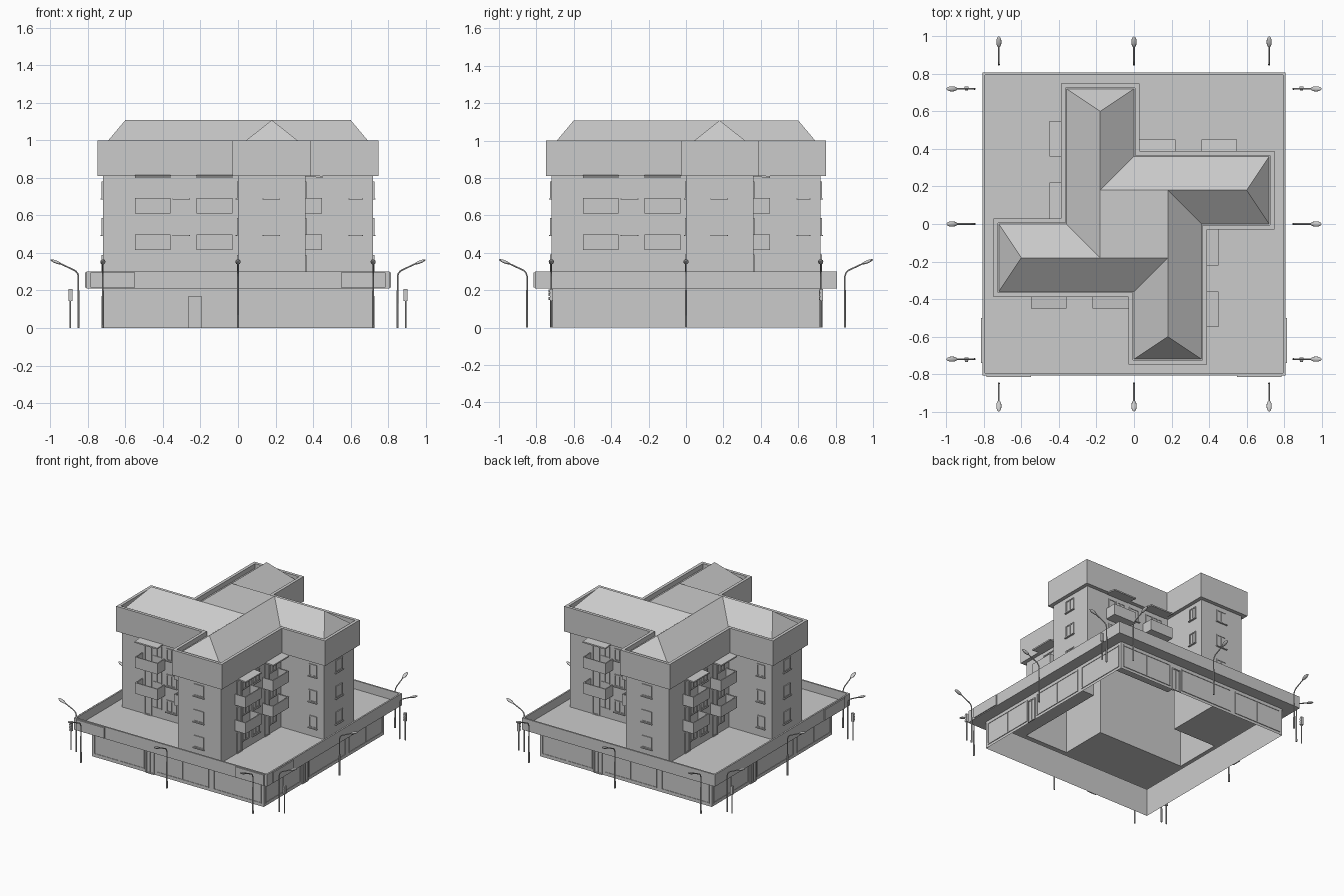
import bpy, bmesh, math
from mathutils import Vector, Matrix

if "Cube" in bpy.data.objects:
    bpy.data.objects.remove(bpy.data.objects["Cube"])


def finish(bm, name, turns=1, smooth=False):
    """Make an object, optionally with copies turned by 90 degrees about z."""
    src = bm.copy()
    for k in range(1, turns):
        part = src.copy()
        part.transform(Matrix.Rotation(k * math.pi / 2, 4, 'Z'))
        tmp = bpy.data.meshes.new("tmp")
        part.to_mesh(tmp)
        bm.from_mesh(tmp)
        bpy.data.meshes.remove(tmp)
        part.free()
    src.free()
    if turns > 1:
        bmesh.ops.remove_doubles(bm, verts=bm.verts, dist=1e-5)
    bmesh.ops.recalc_face_normals(bm, faces=bm.faces)
    me = bpy.data.meshes.new(name)
    bm.to_mesh(me)
    bm.free()
    ob = bpy.data.objects.new(name, me)
    bpy.context.collection.objects.link(ob)
    if smooth:
        for p in me.polygons:
            p.use_smooth = True
    return ob


def box(bm, x0, x1, y0, y1, z0, z1):
    m = Matrix.Translation(((x0 + x1) / 2, (y0 + y1) / 2, (z0 + z1) / 2))
    m = m @ Matrix.Diagonal((x1 - x0, y1 - y0, z1 - z0, 1))
    return bmesh.ops.create_cube(bm, size=1, matrix=m)['verts']


def tube(bm, p, q, r1, r2, seg=8):
    p, q = Vector(p), Vector(q)
    d = q - p
    m = Matrix.Translation((p + q) / 2) @ d.to_track_quat('Z', 'Y').to_matrix().to_4x4()
    bmesh.ops.create_cone(bm, cap_ends=True, segments=seg, radius1=r1, radius2=r2,
                          depth=d.length, matrix=m)


def poly(bm, pts):
    bm.faces.new([bm.verts.new(p) for p in pts])


def loft(bm, outline, steps):
    """Skin rings outline(offset) at heights z."""
    rings = [[bm.verts.new((x, y, z)) for x, y in outline(d)] for d, z in steps]
    for a, b in zip(rings, rings[1:]):
        n = len(a)
        for i in range(n):
            bm.faces.new((a[i], a[(i + 1) % n], b[(i + 1) % n], b[i]))


def square(d):
    s = 0.72 + d
    return [(-s, -s), (s, -s), (s, s), (-s, s)]


def pinwheel(d):
    pts = [(-0.36 - d, 0.72 + d), (d, 0.72 + d), (d, 0.36 + d)]
    out = []
    for _ in range(4):
        out += pts
        pts = [(y, -x) for x, y in pts]
    return out


def frame(bm, x0, x1, y, z0, z1, t=0.008, out=0.006, bars=1):
    """Window or door facing -y on a wall at y."""
    box(bm, x0, x0 + t, y - out, y, z0, z1)
    box(bm, x1 - t, x1, y - out, y, z0, z1)
    box(bm, x0 + t, x1 - t, y - out, y, z1 - t, z1)
    box(bm, x0 + t, x1 - t, y - out, y, z0, z0 + t)
    for i in range(bars):
        c = x0 + (x1 - x0) * (i + 1) / (bars + 1)
        box(bm, c - t / 3, c + t / 3, y - out * 0.8, y, z0 + t, z1 - t)
    box(bm, x0 + t, x1 - t, y - out * 0.3, y, z0 + t, z1 - t)


FLOOR, EAVE, RIDGE = 0.235, 0.965, 1.108

# Podium walls, overhanging band and its rim
bm = bmesh.new()
loft(bm, square, [(0, 0), (0, 0.21), (0.087, 0.21), (0.087, 0.30), (0.075, 0.30), (0.075, FLOOR)])
finish(bm, "podium_walls_and_band")

# Terrace floor around the tower, one quarter turned four times
bm = bmesh.new()
s = 0.795
poly(bm, [(x, y, FLOOR) for x, y in
          [(-s, s), (s, s), (0.72, 0.36), (0, 0.36), (0, 0.72), (-0.36, 0.72)]])
finish(bm, "terrace_floor", 4)

# Tower walls with the projecting parapet
bm = bmesh.new()
loft(bm, pinwheel, [(0, FLOOR), (0, 0.81), (0.028, 0.81), (0.028, 1.0), (0.005, 1.0), (0.005, EAVE), (0, EAVE)])
finish(bm, "tower_walls_and_parapet")

# Hipped roof: one wing turned four times, then the flat middle
bm = bmesh.new()
poly(bm, [(0, 0.72, EAVE), (0, 0.36, EAVE), (-0.18, 0.18, RIDGE), (-0.18, 0.6, RIDGE)])
poly(bm, [(-0.36, 0.72, EAVE), (-0.18, 0.6, RIDGE), (-0.18, -0.18, RIDGE), (-0.36, 0, EAVE)])
poly(bm, [(-0.36, 0.72, EAVE), (0, 0.72, EAVE), (-0.18, 0.6, RIDGE)])
finish(bm, "hipped_roof", 4)
bm = bmesh.new()
poly(bm, [(x, y, RIDGE) for x, y in square(-0.54)])
finish(bm, "roof_middle")

# Tower windows, balcony doors and sills
bm = bmesh.new()
for z in (0.30, 0.495, 0.69):
    for x0, x1, y in ((0.135, 0.22, -0.72), (0.595, 0.66, 0), (-0.345, -0.26, -0.36)):
        frame(bm, x0, x1, y, z, z + 0.09)
        box(bm, x0 - 0.005, x1 + 0.005, y - 0.012, y, z - 0.006, z)
    for x0 in (-0.53, -0.2):
        d = z - 0.065
        frame(bm, x0, x0 + 0.06, -0.36, d, z + 0.09, bars=0)
        frame(bm, x0 + 0.065, x0 + 0.145, -0.36, z, z + 0.09)
finish(bm, "tower_windows", 4)

# Balconies and the sloping canopies above them
bm = bmesh.new()
cn = bmesh.new()
for x0, x1 in ((-0.55, -0.36), (-0.222, -0.03)):
    for z in (0.415, 0.61):
        box(bm, x0, x1, -0.448, -0.36, z, z + 0.01)
        box(bm, x0, x1, -0.448, -0.44, z + 0.01, z + 0.083)
        box(bm, x0, x0 + 0.008, -0.44, -0.36, z + 0.01, z + 0.083)
        box(bm, x1 - 0.008, x1, -0.44, -0.36, z + 0.01, z + 0.083)
    for v in box(cn, x0, x1, -0.45, -0.36, 0.80, 0.81):
        if v.co.y > -0.4:
            v.co.z += 0.008
finish(bm, "balconies", 4)
finish(cn, "balcony_canopies", 4)

# Shop windows and doors along the podium
bm = bmesh.new()
for x0, x1, bars in ((-0.70, -0.28, 1), (-0.18, 0.26, 1), (0.30, 0.70, 1)):
    frame(bm, x0, x1, -0.72, 0.02, 0.19, out=0.005, bars=bars)
frame(bm, -0.265, -0.195, -0.72, 0.0, 0.17, out=0.008)
finish(bm, "shop_fronts", 4)

# Blank boards on the band
bm = bmesh.new()
for sx in (-1, 1):
    a, b = sorted((sx * 0.55, sx * 0.785))
    box(bm, a, b, -0.815, -0.805, 0.215, 0.295)
    a, b = sorted((sx * 0.805, sx * 0.815))
    box(bm, a, b, -0.74, -0.50, 0.215, 0.295)
finish(bm, "band_boards")

# Street lamps, three per side
bm = bmesh.new()
path = [(-0.85, 0.20), (-0.85, 0.275), (-0.855, 0.292), (-0.868, 0.306), (-0.945, 0.342)]
for x in (-0.72, 0, 0.72):
    tube(bm, (x, -0.85, 0), (x, -0.85, 0.20), 0.006, 0.005)
    for (ya, za), (yb, zb) in zip(path, path[1:]):
        tube(bm, (x, ya, za), (x, yb, zb), 0.004, 0.004)
    m = (Matrix.Translation((x, -0.97, 0.352)) @ Matrix.Rotation(math.radians(-22), 4, 'X')
         @ Matrix.Diagonal((0.014, 0.032, 0.008, 1)))
    bmesh.ops.create_uvsphere(bm, u_segments=12, v_segments=8, radius=1, matrix=m)
finish(bm, "street_lamps", 4, smooth=True)
bpy.context.view_layer.objects.active = bpy.data.objects["street_lamps"]
bpy.data.objects["street_lamps"].select_set(True)
bpy.ops.object.shade_smooth_by_angle(angle=math.radians(40))

# Traffic lights at the four corners
bm = bmesh.new()
for x in (-0.893, 0.893):
    for y in (-0.72, 0.725):
        tube(bm, (x, y, 0), (x, y, 0.15), 0.004, 0.004)
        box(bm, x - 0.010, x + 0.010, y - 0.008, y + 0.008, 0.145, 0.207)
        for i in range(3):
            z = 0.156 + 0.02 * i
            tube(bm, (x, y - 0.008, z), (x, y - 0.014, z), 0.008, 0.008)
finish(bm, "traffic_lights")
